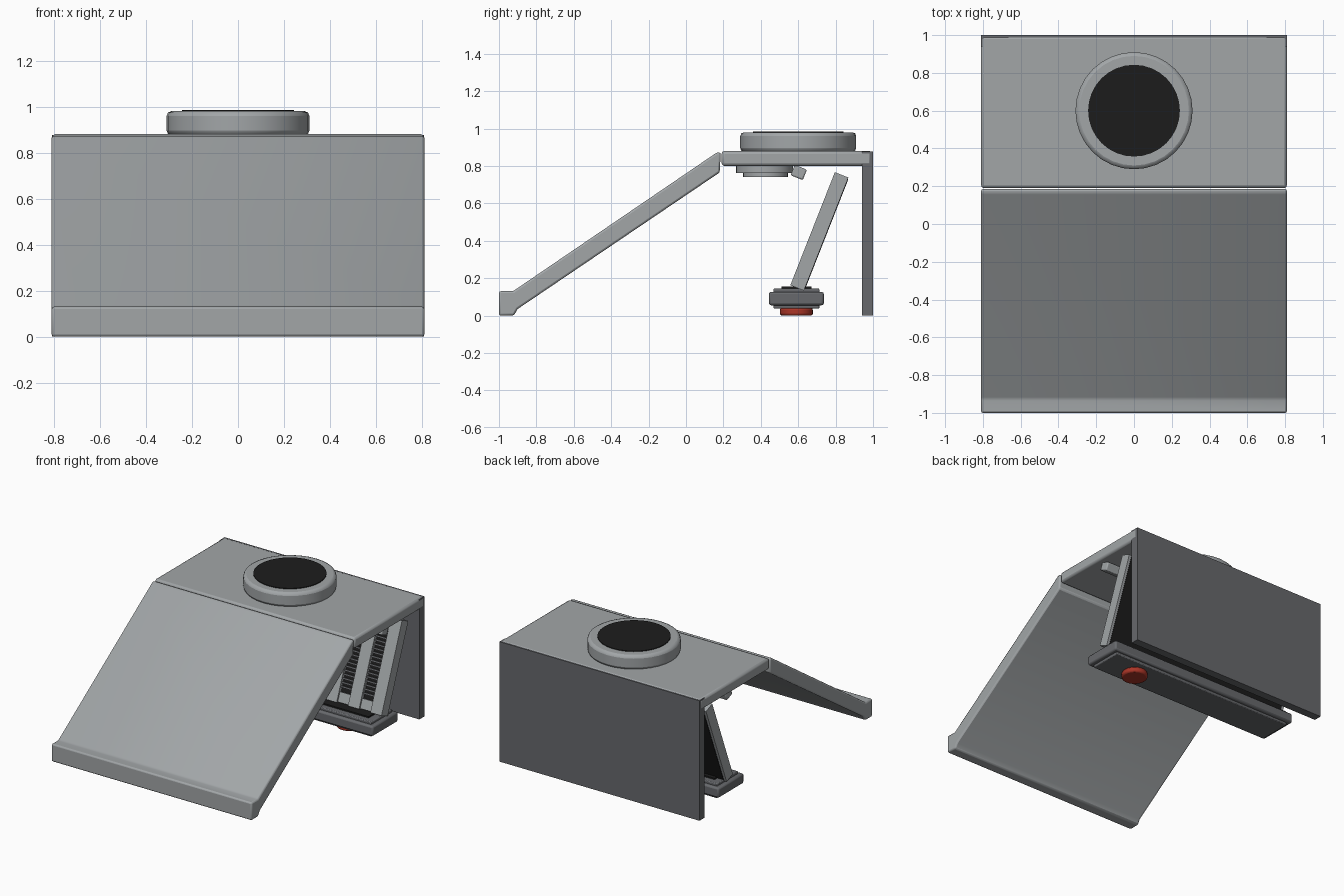
import bpy, bmesh, math
from mathutils import Matrix, Vector

old = bpy.data.objects.get("Cube")
if old:
    bpy.data.objects.remove(old)


def material(name, rgb):
    m = bpy.data.materials.new(name)
    m.use_nodes = True
    m.diffuse_color = (*rgb, 1)
    m.node_tree.nodes["Principled BSDF"].inputs["Base Color"].default_value = (*rgb, 1)
    return m


GREY = material("light grey", (0.36, 0.38, 0.39))
DARK = material("dark grey", (0.135, 0.14, 0.15))
BLACK = material("black", (0.012, 0.012, 0.012))
RED = material("red", (0.4, 0.035, 0.02))


def finish(name, bm, mat, bevel=0.0, segments=2):
    bmesh.ops.recalc_face_normals(bm, faces=bm.faces)
    mesh = bpy.data.meshes.new(name)
    bm.to_mesh(mesh)
    bm.free()
    ob = bpy.data.objects.new(name, mesh)
    bpy.context.collection.objects.link(ob)
    mesh.materials.append(mat)
    if bevel:
        mod = ob.modifiers.new("Bevel", "BEVEL")
        mod.width, mod.segments = bevel, segments
        mod.limit_method = "ANGLE"
    bpy.ops.object.select_all(action="DESELECT")
    ob.select_set(True)
    bpy.context.view_layer.objects.active = ob
    bpy.ops.object.shade_smooth_by_angle(angle=math.radians(35))
    return ob


def add_box(bm, lo, hi, matrix=Matrix()):
    lo, hi = Vector(lo), Vector(hi)
    place = Matrix.Translation((lo + hi) / 2) @ Matrix.Diagonal((*(hi - lo), 1))
    bmesh.ops.create_cube(bm, size=1, matrix=matrix @ place)


def box(name, lo, hi, mat, bevel=0.0, matrix=Matrix()):
    bm = bmesh.new()
    add_box(bm, lo, hi, matrix)
    return finish(name, bm, mat, bevel)


def disc(name, x, y, z0, z1, r, mat, bevel=0.0, sides=32):
    bm = bmesh.new()
    bmesh.ops.create_cone(bm, cap_ends=True, segments=sides, radius1=r, radius2=r,
                          depth=z1 - z0, matrix=Matrix.Translation((x, y, (z0 + z1) / 2)))
    return finish(name, bm, mat, bevel)


def extrude_x(name, profile, half, mat, bevel):
    bm = bmesh.new()
    face = bm.faces.new([bm.verts.new((-half, y, z)) for y, z in profile])
    ext = bmesh.ops.extrude_face_region(bm, geom=[face])
    verts = [g for g in ext["geom"] if isinstance(g, bmesh.types.BMVert)]
    bmesh.ops.translate(bm, verts=verts, vec=(2 * half, 0, 0))
    return finish(name, bm, mat, bevel)


# Outer shell: sloped front with a lip, flat top, dark back wall
W = 0.81
extrude_x("front_slope", [(-1, 0), (-0.92, 0), (-0.9, 0.035), (0.18, 0.765), (0.186, 0.872),
                          (0.165, 0.872), (-0.925, 0.13), (-1, 0.13)], W, GREY, 0.014)
box("top_plate", (-W, 0.19, 0.8), (W, 0.995, 0.88), GREY, 0.016)
box("back_wall", (-W + 0.001, 0.94, 0), (W - 0.001, 1, 0.877), DARK)

# Round dial on the top
disc("dial_ring", 0, 0.6, 0.875, 0.98, 0.31, GREY, 0.02)
disc("dial_face", 0, 0.6, 0.97, 0.985, 0.243, BLACK)

# Fittings beneath the top
disc("under_hub", 0, 0.42, 0.762, 0.805, 0.153, GREY)
disc("under_hub_cap", 0, 0.425, 0.74, 0.765, 0.12, GREY)
bar_tilt = Matrix.Translation((0, 0.603, 0.765)) @ Matrix.Rotation(math.radians(-22), 4, "X")
box("under_bar", (-0.77, -0.035, -0.03), (0.77, 0.035, 0.03), GREY, 0.008, bar_tilt)

# Leaning rack: upright bars, cross rails and rows of teeth
lean = Matrix.Translation((0, 0.713, 0.45)) @ Matrix.Rotation(math.radians(-21.5), 4, "X")
H, P, T = 0.325, 0.77, 0.039
bm = bmesh.new()
bars = 9
for i in range(bars):
    x = (P - 0.045) * (2 * i / (bars - 1) - 1)
    add_box(bm, (x - 0.045, -T, -H), (x + 0.045, T, H), lean)
for z in (-H + 0.04, H - 0.06):
    add_box(bm, (-P + 0.02, -T + 0.012, z - 0.035), (P - 0.02, T - 0.01, z + 0.035), lean)
finish("rack_frame", bm, GREY)

bm = bmesh.new()
for i in range(bars - 1):
    x = (P - 0.045) * ((2 * i + 1) / (bars - 1) - 1)
    for k in range(16):
        z = -0.22 + k * 0.028
        add_box(bm, (x - 0.046, -0.03, z), (x + 0.046, -0.015, z + 0.012), lean)
finish("rack_teeth", bm, DARK)
box("rack_back", (-P + 0.02, T - 0.004, -H + 0.01), (P - 0.02, T + 0.003, H - 0.01), BLACK, 0, lean)
box("rack_core", (-P + 0.03, -0.012, -H + 0.02), (P - 0.03, 0.0, H - 0.02), BLACK, 0, lean)

# Foot beam: wide middle, narrower top and bottom, dark inset and red button
box("foot_beam", (-0.78, 0.443, 0.055), (0.78, 0.737, 0.127), DARK, 0.012)
box("foot_core", (-0.75, 0.468, 0.037), (0.75, 0.713, 0.145), DARK, 0.006)
box("foot_inset", (-0.7, 0.51, 0.14), (0.7, 0.67, 0.155), BLACK)
disc("foot_button", 0.49, 0.59, 0, 0.04, 0.088, RED, 0.01)
